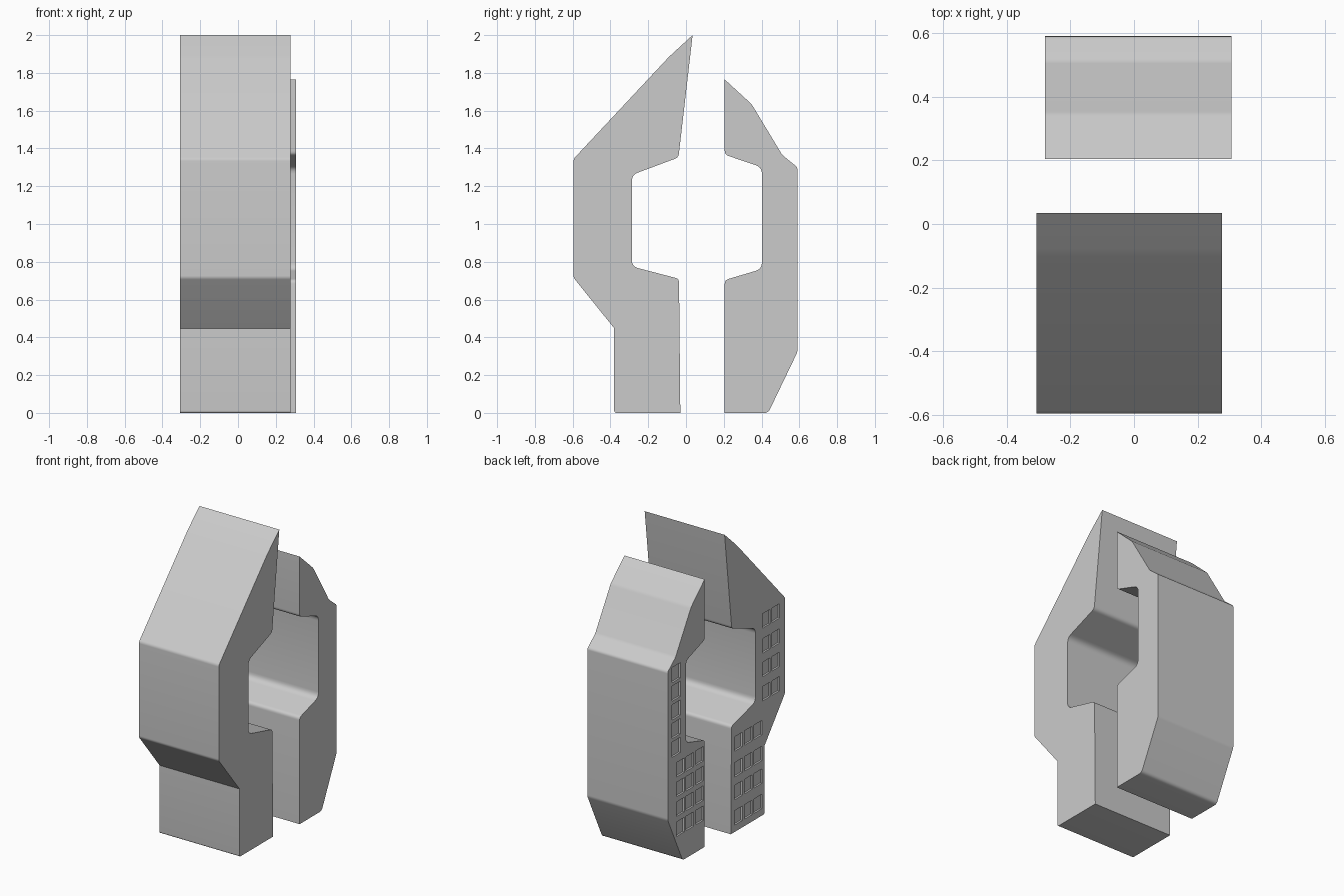
import bpy, bmesh
from mathutils import Vector

if "Cube" in bpy.data.objects:
    bpy.data.objects.remove(bpy.data.objects["Cube"])


def rounded(points):
    # Each point is (y, z, corner size); nonzero corners become short arcs
    out = []
    n = len(points)
    for i, (y, z, r) in enumerate(points):
        p = Vector((y, z))
        if r == 0:
            out.append(p)
            continue
        a = p + (Vector(points[i - 1][:2]) - p).normalized() * r
        b = p + (Vector(points[(i + 1) % n][:2]) - p).normalized() * r
        for k in range(6):
            t = k / 5
            out.append(a * (1 - t) ** 2 + p * 2 * t * (1 - t) + b * t * t)
    return out


def extrude_profile(name, points, x0, x1):
    bm = bmesh.new()
    face = bm.faces.new([bm.verts.new((x0, p.x, p.y)) for p in rounded(points)])
    ext = bmesh.ops.extrude_face_region(bm, geom=[face])
    verts = [g for g in ext["geom"] if isinstance(g, bmesh.types.BMVert)]
    bmesh.ops.translate(bm, verts=verts, vec=(x1 - x0, 0, 0))
    bmesh.ops.recalc_face_normals(bm, faces=bm.faces)
    return make_object(name, bm)


def make_object(name, bm):
    mesh = bpy.data.meshes.new(name)
    bm.to_mesh(mesh)
    bm.free()
    ob = bpy.data.objects.new(name, mesh)
    bpy.context.collection.objects.link(ob)
    return ob


def cut_windows(tower, x, grids, depth=0.012):
    # Shallow window recesses in the left-hand wall
    bm = bmesh.new()
    for ys, zs, w, h in grids:
        for y in ys:
            for z in zs:
                box = bmesh.ops.create_cube(bm, size=1)["verts"]
                bmesh.ops.scale(bm, verts=box, vec=(2 * depth, w, h))
                bmesh.ops.translate(bm, verts=box, vec=(x, y, z))
    cutter = make_object("window_cutter", bm)
    cutter.hide_render = True
    bpy.ops.object.select_all(action='DESELECT')
    bpy.context.view_layer.objects.active = tower
    tower.select_set(True)
    mod = tower.modifiers.new("windows", 'BOOLEAN')
    mod.operation = 'DIFFERENCE'
    mod.solver = 'EXACT'
    mod.object = cutter
    bpy.ops.object.modifier_apply(modifier=mod.name)
    bpy.data.objects.remove(cutter)
    bpy.ops.object.shade_smooth_by_angle()


# Taller front tower with slanted roof
front = extrude_profile("front_tower", [
    (-0.38, 0, 0.012), (-0.03, 0, 0), (-0.037, 0.71, 0.02),
    (-0.287, 0.775, 0.035), (-0.287, 1.26, 0.035), (-0.04, 1.352, 0.02),
    (0.035, 2.0, 0), (-0.09, 1.885, 0.02), (-0.595, 1.345, 0.012),
    (-0.595, 0.715, 0.012), (-0.38, 0.448, 0)], -0.306, 0.277)
cut_windows(front, -0.306, [
    ((-0.110, -0.213, -0.314), (0.093, 0.26, 0.41, 0.58), 0.08, 0.095),
    ((-0.398, -0.497), (0.80, 0.96, 1.115, 1.28), 0.08, 0.095)])

# Shorter back tower with faceted roof
back = extrude_profile("back_tower", [
    (0.205, 0, 0), (0.435, 0, 0.02), (0.59, 0.322, 0.012),
    (0.59, 1.30, 0.012), (0.51, 1.365, 0.012), (0.347, 1.635, 0.012),
    (0.205, 1.765, 0), (0.205, 1.367, 0.02), (0.402, 1.30, 0.035),
    (0.402, 0.762, 0.035), (0.205, 0.703, 0.02)], -0.28, 0.306)
cut_windows(back, -0.28, [
    ((0.258, 0.360, 0.458), (0.228, 0.36, 0.49, 0.62), 0.08, 0.095),
    ((0.502,), (0.77, 0.893, 1.016, 1.14, 1.262), 0.085, 0.1)])
